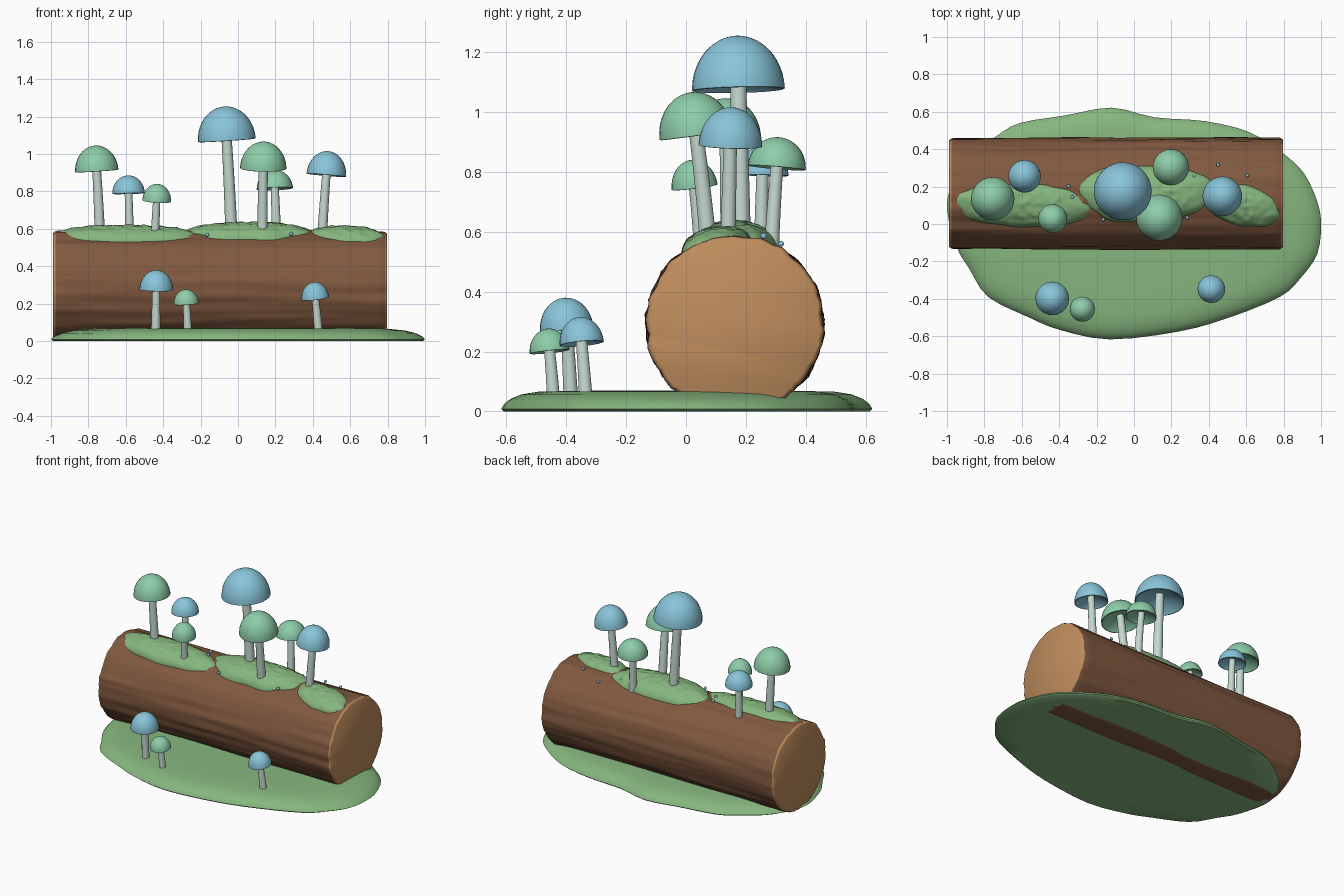
import bpy, bmesh, math
from mathutils import Vector, noise

if "Cube" in bpy.data.objects:
    bpy.data.objects.remove(bpy.data.objects["Cube"])


def material(name, rgb):
    m = bpy.data.materials.new(name)
    m.use_nodes = True
    m.diffuse_color = (*rgb, 1)
    bsdf = next(n for n in m.node_tree.nodes if n.type == 'BSDF_PRINCIPLED')
    bsdf.inputs["Base Color"].default_value = (*rgb, 1)
    bsdf.inputs["Roughness"].default_value = 0.8
    return m


BARK = material("bark brown", (0.22, 0.10, 0.05))
WOOD = material("cut wood tan", (0.53, 0.27, 0.11))
MOSS = material("moss green", (0.24, 0.47, 0.21))
BLUE = material("cap blue", (0.25, 0.56, 0.70))
GREEN = material("cap green", (0.27, 0.61, 0.40))
STEM = material("stem pale grey", (0.56, 0.69, 0.63))
made = []


def finish(name, bm, *mats):
    mesh = bpy.data.meshes.new(name)
    bm.to_mesh(mesh)
    bm.free()
    for m in mats:
        mesh.materials.append(m)
    ob = bpy.data.objects.new(name, mesh)
    bpy.context.collection.objects.link(ob)
    made.append(ob)
    return ob


def loft(name, rings, *mats):
    """Skin a list of equal point rings and cap both ends."""
    bm = bmesh.new()
    loops = [[bm.verts.new(p) for p in ring] for ring in rings]
    n = len(loops[0])
    for a, b in zip(loops, loops[1:]):
        for i in range(n):
            j = (i + 1) % n
            bm.faces.new((a[i], a[j], b[j], b[i]))
    bm.faces.new(loops[0])
    bm.faces.new(loops[-1])
    bmesh.ops.recalc_face_normals(bm, faces=bm.faces)
    return finish(name, bm, *mats)


def turns(n):
    return [math.tau * i / n for i in range(n)]


# Mossy ground: rounded slab with an uneven outline
outline = [Vector(p) for p in (
    (1, 0), (.98, -.16), (.89, -.29), (.78, -.39), (.51, -.5), (.24, -.575),
    (-.13, -.617), (-.4, -.565), (-.56, -.5), (-.78, -.39), (-.88, -.24),
    (-.95, -.12), (-1, .08), (-.97, .22), (-.88, .36), (-.735, .47),
    (-.61, .54), (-.37, .58), (-.12, .622), (.11, .57), (.38, .55),
    (.62, .49), (.8, .375), (.91, .27), (.98, .12))]
edge = []
for i, p in enumerate(outline):
    a, q, b = outline[i - 1], outline[(i + 1) % len(outline)], outline[(i + 2) % len(outline)]
    for t in (0, .33, .67):
        edge.append(p + (q - a) * t / 2 + (2 * a - 5 * p + 4 * q - b) * t * t / 2
                    + (3 * p - a - 3 * q + b) * t ** 3 / 2)
profile = [(.4, .004), (.8, .004), (.985, 0), (1, .008), (.985, .025), (.95, .042),
           (.89, .057), (.8, .066), (.6, .069), (.3, .07), (.02, .07)]
loft("mossy_ground", [[(p.x * s, p.y * s, z) for p in edge] for s, z in profile], MOSS)

# Fallen log: streaky bark with rounded cut ends
LOG_Y, LOG_Z, LOG_R = 0.163, 0.291, 0.296
X0, X1 = -0.988, 0.797


def bark_radius(x, a):
    streak = noise.noise(Vector((x * 1.3, 5 * math.cos(a), 5 * math.sin(a))))
    grain = noise.noise(Vector((x * 2, 13 * math.cos(a), 13 * math.sin(a) + 7)))
    return LOG_R + .010 * streak + .006 * grain


def log_point(x, a, r):
    """Angle is measured from straight up, positive to the back."""
    return Vector((x, LOG_Y + r * math.sin(a), max(0, LOG_Z + r * math.cos(a))))


ends = [(0, .955), (.004, .975), (.012, .99)]
steps = [(X0 + d, k) for d, k in ends]
steps += [(X0 + .02 + (X1 - X0 - .04) * i / 40, 1) for i in range(41)]
steps += [(X1 - d, k) for d, k in reversed(ends)]
log = loft("fallen_log", [[log_point(x, a, k * bark_radius(x, a)) for a in turns(112)]
                          for x, k in steps], BARK, WOOD)
for f in log.data.polygons:
    if f.center.x < X0 + .010 or f.center.x > X1 - .010:
        f.material_index = 1


# Moss patches hugging the top of the log
def moss(name, cx, half_x, angle, half_angle, height, shear, widen):
    rings = []
    for k in range(1, 25):
        rho = k / 24
        ring = []
        for t in turns(80):
            c, s = math.cos(t), math.sin(t)
            u = math.copysign(abs(c) ** .85, c) * rho
            v = math.copysign(abs(s) ** .85, s) * rho
            wob = 1 + .10 * noise.noise(Vector((c * 2 + cx * 9, s * 2, 0)))
            x = cx + half_x * wob * u * (1 + widen * v) - shear * v
            x = min(max(x, X0 + .015), X1 - .015)
            a = math.radians(angle + half_angle * wob * v)
            bump = noise.noise(Vector((x * 30, a * 10, cx)))
            lift = height * (1 - rho ** 2) ** .7 + .007 * bump * (1 - rho ** 4)
            ring.append(log_point(x, a, LOG_R + lift + .004 - .02 * rho ** 8))
        rings.append(ring)
    loft(name, rings, MOSS)


moss("moss_left", -.60, .37, -13, 25, .035, .05, 0)
moss("moss_middle", .06, .35, -1, 33, .046, .0, .15)
moss("moss_right", .58, .19, -13, 25, .03, .07, 0)


# Mushrooms: bent tapering stem and a domed cap hollow underneath
def mushroom(name, base, top, cap_r, cap_h, mat):
    base, top = Vector(base), Vector(top)
    axis = (top - base).normalized()
    axis = Vector((axis.x * 1.3, axis.y * 1.3, axis.z)).normalized()
    rot = Vector((0, 0, 1)).rotation_difference(axis)
    stem_r = .013 + .11 * cap_r
    tip = top + axis * cap_h * .5
    bend = (tip - base) * .5
    rings = []
    for i in range(9):
        t = i / 8
        mid = base.lerp(tip, t) - Vector((bend.x, bend.y, 0)) * .5 * t * (1 - t)
        r = stem_r * (1.08 - .2 * t)
        rings.append([mid + Vector((r * math.cos(a), r * math.sin(a), 0)) for a in turns(14)])
    loft(name + "_stem", rings, STEM)
    dome = [(math.cos(q), math.sin(q)) for q in (math.radians(d) for d in range(4, 89, 7))]
    shape = [(.15, .30), (.55, .22), (.88, .06), (.96, 0), (1, .01)] + dome
    loft(name + "_cap", [[top + rot @ Vector((r * cap_r * math.cos(a), r * cap_r * math.sin(a), z * cap_h))
                          for a in turns(28)] for r, z in shape], mat)


mushrooms = [
    ("tall_blue", (-.035, .185, .57), (-.06, .175, 1.073), .155, .182, BLUE),
    ("left_green", (-.738, .142, .56), (-.755, .135, .909), .116, .137, GREEN),
    ("back_blue", (-.58, .25, .54), (-.585, .255, .788), .087, .098, BLUE),
    ("small_green", (-.445, .05, .53), (-.435, .029, .748), .077, .093, GREEN),
    ("front_green", (.13, .075, .55), (.135, .035, .922), .124, .145, GREEN),
    ("back_green", (.207, .285, .53), (.197, .303, .813), .097, .103, GREEN),
    ("right_blue", (.45, .14, .56), (.472, .148, .886), .106, .13, BLUE),
    ("ground_blue", (-.44, -.385, .05), (-.437, -.398, .272), .09, .108, BLUE),
    ("ground_green", (-.268, -.443, .05), (-.276, -.455, .199), .067, .078, GREEN),
    ("ground_right_blue", (.43, -.335, .05), (.414, -.348, .226), .074, .09, BLUE),
]
for spec in mushrooms:
    mushroom(*spec)

# Tiny dew beads resting on the bark
for i, (x, y) in enumerate([(.32, .25), (.45, .31), (.605, .255), (.285, .04),
                            (-.165, .03), (-.33, .145), (-.35, .2)]):
    a = math.asin((y - LOG_Y) / LOG_R)
    bm = bmesh.new()
    bmesh.ops.create_icosphere(bm, subdivisions=2, radius=.01)
    bmesh.ops.translate(bm, verts=bm.verts, vec=log_point(x, a, LOG_R + .014))
    finish(f"dew_bead_{i + 1}", bm, BLUE)

# Smooth shading with kept edges
bpy.ops.object.select_all(action='DESELECT')
for ob in made:
    ob.select_set(True)
bpy.context.view_layer.objects.active = made[0]
bpy.ops.object.shade_smooth_by_angle(angle=math.radians(40))
